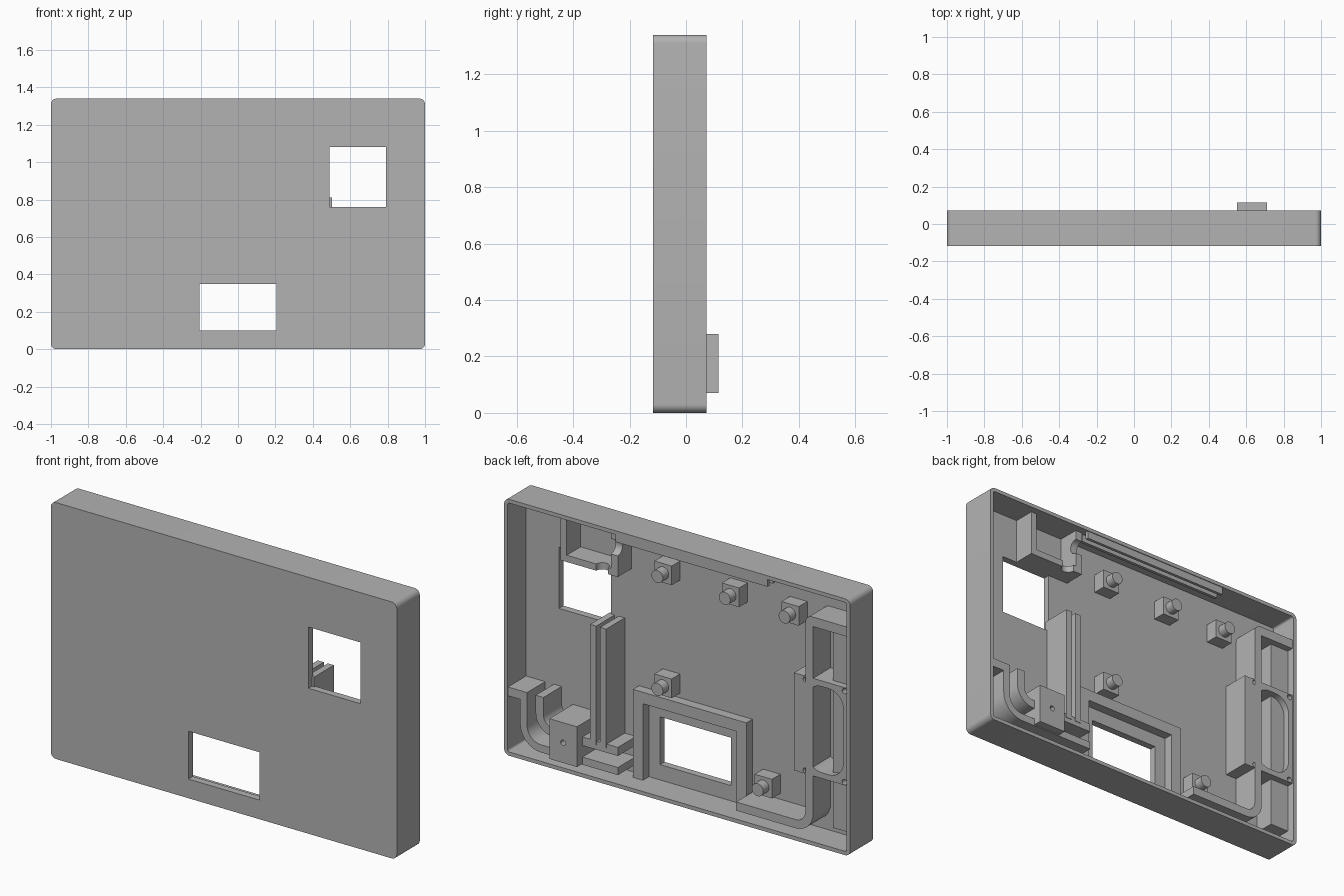
import bpy, bmesh, math
from mathutils import Vector

cube = bpy.data.objects.get("Cube")
if cube:
    bpy.data.objects.remove(cube, do_unlink=True)

grey = bpy.data.materials.new("plain_grey")
grey.use_nodes = True
grey.diffuse_color = (0.45, 0.45, 0.45, 1)
grey.node_tree.nodes["Principled BSDF"].inputs["Base Color"].default_value = (0.45, 0.45, 0.45, 1)

FRONT, FLOOR, RIM = -0.117, -0.08, 0.073
BASE = FLOOR - 0.01      # parts sink slightly into the front panel
WALL, TOP = 0.02, 1.34


def prism(name, outline, y0, y1):
    """Extrude an x-z outline from y0 to y1."""
    bm = bmesh.new()
    face = bm.faces.new([bm.verts.new((x, y0, z)) for x, z in outline])
    new = bmesh.ops.extrude_face_region(bm, geom=[face])["geom"]
    bmesh.ops.translate(bm, vec=(0, y1 - y0, 0),
                        verts=[v for v in new if isinstance(v, bmesh.types.BMVert)])
    bmesh.ops.recalc_face_normals(bm, faces=bm.faces)
    mesh = bpy.data.meshes.new(name)
    bm.to_mesh(mesh)
    bm.free()
    mesh.materials.append(grey)
    obj = bpy.data.objects.new(name, mesh)
    bpy.context.collection.objects.link(obj)
    return obj


def arc(cx, cz, r, a0, a1, n=8):
    return [(cx + r * math.cos(math.radians(a0 + (a1 - a0) * i / n)),
             cz + r * math.sin(math.radians(a0 + (a1 - a0) * i / n))) for i in range(n + 1)]


def round_rect(x0, x1, z0, z1, r):
    return (arc(x1 - r, z1 - r, r, 0, 90) + arc(x0 + r, z1 - r, r, 90, 180)
            + arc(x0 + r, z0 + r, r, 180, 270) + arc(x1 - r, z0 + r, r, 270, 360))


def box(name, x0, x1, z0, z1, y0=BASE, y1=RIM):
    return prism(name, [(x0, z0), (x1, z0), (x1, z1), (x0, z1)], y0, y1)


def disc(name, x, z, r, y0, y1):
    return prism(name, arc(x, z, r, 0, 345, 23), y0, y1)


def cut(obj, *cutters):
    for c in cutters:
        mod = obj.modifiers.new("cut", 'BOOLEAN')
        mod.operation, mod.solver, mod.object = 'DIFFERENCE', 'EXACT', c
        bpy.context.view_layer.objects.active = obj
        bpy.ops.object.modifier_apply(modifier=mod.name)
        bpy.data.objects.remove(c, do_unlink=True)


def bent_rail(name, x_side, z_top, x_end, z_low, r, w, y1):
    """L-shaped strip: down the side, round a corner, along the bottom."""
    s = math.copysign(1, x_side)
    outer = [(s * x, z) for x, z in arc(abs(x_side) - r, z_low + r, r, 0, -90)]
    inner = [(s * x, z) for x, z in arc(abs(x_side) - r, z_low + r, r - w, -90, 0)]
    outline = ([(x_side, z_top)] + outer + [(x_end, z_low), (x_end, z_low + w)]
               + inner + [(x_side - s * w, z_top)])
    return prism(name, outline, BASE, y1)


# Shell: open tray with a display opening and a square opening
shell = prism("shell", round_rect(-1, 1, 0, TOP, 0.03), FRONT, RIM)
cut(shell,
    prism("cavity", round_rect(-1 + WALL, 1 - WALL, WALL, TOP - WALL, 0.012), FLOOR, 0.3),
    box("display_opening", -0.205, 0.205, 0.1, 0.35, -0.3, 0.3),
    box("square_opening", 0.49, 0.79, 0.76, 1.08, -0.3, 0.3))

# Mounting posts: square base with a round peg
for i, (x, z) in enumerate([(0.14, 1.145), (-0.25, 1.135), (-0.595, 1.13),
                            (0.14, 0.555), (-0.44, 0.186)]):
    box(f"post_base_{i}", x - 0.05, x + 0.05, z - 0.05, z + 0.05, y1=-0.01)
    disc(f"post_peg_{i}", x, z, 0.033, -0.02, 0.038)

# Display frame: two legs and a top bar
prism("display_frame", [(-0.328, 0.01), (-0.328, 0.48), (0.328, 0.48), (0.328, 0.01),
                        (0.27, 0.01), (0.27, 0.42), (-0.27, 0.42), (-0.27, 0.01)], BASE, -0.03)

# Upright slats beside the square opening
for name, x in (("inner_slat", 0.41), ("outer_slat", 0.468)):
    box(name, x, x + 0.035, 0.19, 0.812)

# Left curved channel with its cap
bent_rail("left_outer_rail", 0.91, 0.356, 0.345, 0.065, 0.12, 0.04, RIM - 0.003)
bent_rail("left_inner_rail", 0.82, 0.356, 0.345, 0.165, 0.1, 0.045, RIM - 0.003)
box("left_channel_cap", 0.905, 0.985, 0.31, 0.356, y1=RIM - 0.003)

# Raised clamp block with a screw hole
clamp = box("clamp_block", 0.55, 0.71, 0.07, 0.28, y1=0.115)
cut(clamp, disc("clamp_hole", 0.63, 0.175, 0.014, 0.06, 0.2))

# Right channel: bent inner rail, side strip and closing cap
bent_rail("right_inner_rail", -0.78, 1.15, -0.335, 0.06, 0.1, 0.045, 0.065)
box("right_side_strip", -0.985, -0.87, 0.1, 1.15, y1=0.03)
prism("right_channel_cap", [(-0.985, 1.14), (-0.985, 1.19)]
      + arc(-0.775, 1.15, 0.04, 90, 0) + [(-0.735, 1.14)], BASE, 0.065)

# Speaker mount: block with rounded opening and four screw holes
speaker = box("speaker_mount", -0.985, -0.67, 0.36, 0.87, y1=0.065)
cut(speaker, prism("speaker_opening", round_rect(-0.955, -0.745, 0.39, 0.84, 0.085), FLOOR, 0.3),
    *[disc("speaker_screw", x, z, 0.014, 0.0, 0.2)
      for x in (-0.736, -0.962) for z in (0.376, 0.852)])

# Top connector pocket with cable notches
box("pocket_left_wall", 0.665, 0.7, 1.08, 1.33, y1=0.035)
pocket_right = box("pocket_right_wall", 0.37, 0.41, 1.08, 1.33, y1=0.035)
shelf = box("pocket_shelf", 0.405, 0.7, 1.08, 1.115, y1=0.035)
notch = disc("right_notch", 0, 0, 0.04, -0.1, 0.1)
notch.rotation_euler.z = math.pi / 2
notch.location = Vector((0.39, 0.035, 1.23))
bpy.context.view_layer.update()
cut(pocket_right, notch)
shelf_notch = disc("shelf_notch", 0, 0, 0.035, -0.1, 0.1)
shelf_notch.rotation_euler.x = math.pi / 2
shelf_notch.location = Vector((0.46, 0.035, 1.1))
bpy.context.view_layer.update()
cut(shelf, shelf_notch)

# Pair of lid ribs below the top wall
for name, y in (("rear_lid_rib", 0.053), ("front_lid_rib", 0.01)):
    box(name, -0.52, 0.36, 1.28, 1.325, y, y + 0.016)

# Smooth the rounded corners, keep edges sharp
for obj in bpy.context.collection.objects:
    if obj.type == 'MESH':
        bpy.ops.object.select_all(action='DESELECT')
        obj.select_set(True)
        bpy.context.view_layer.objects.active = obj
        bpy.ops.object.shade_smooth_by_angle(angle=math.radians(30))
